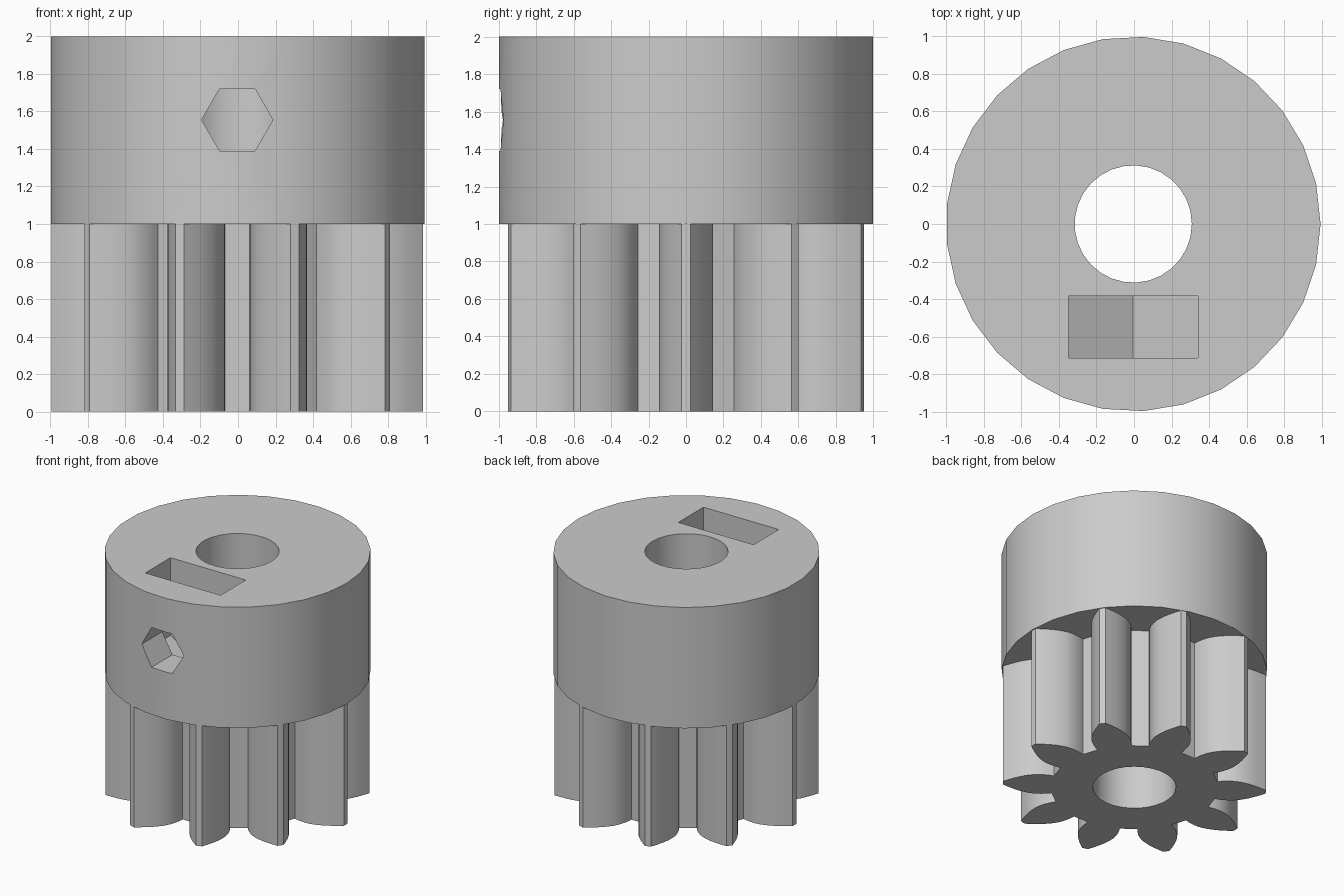
import bpy, bmesh
from math import radians, pi
from mathutils import Matrix, Vector

if "Cube" in bpy.data.objects:
    bpy.data.objects.remove(bpy.data.objects["Cube"], do_unlink=True)

CX = -0.004        # shaft axis
TEETH = 10
SCREW_Z = 1.555

grey = bpy.data.materials.new("grey_plastic")
grey.use_nodes = True
grey.diffuse_color = (0.6, 0.6, 0.6, 1)
grey.node_tree.nodes["Principled BSDF"].inputs["Base Color"].default_value = (0.6, 0.6, 0.6, 1)


def prism(name, outline, height, matrix):
    """Extrude a flat outline along its local z and place it."""
    bm = bmesh.new()
    face = bm.faces.new([bm.verts.new((p[0], p[1], 0)) for p in outline])
    top = bmesh.ops.extrude_face_region(bm, geom=[face])["geom"]
    moved = [v for v in top if isinstance(v, bmesh.types.BMVert)]
    bmesh.ops.translate(bm, verts=moved, vec=(0, 0, height))
    bmesh.ops.recalc_face_normals(bm, faces=bm.faces)
    bm.transform(matrix)
    mesh = bpy.data.meshes.new(name)
    bm.to_mesh(mesh)
    bm.free()
    mesh.materials.append(grey)
    obj = bpy.data.objects.new(name, mesh)
    bpy.context.collection.objects.link(obj)
    return obj


def polygon(sides, radius, start=0.0):
    return [Matrix.Rotation(start + 2 * pi * i / sides, 2) @ Vector((radius, 0))
            for i in range(sides)]


def combine(target, tool, operation):
    """Apply a boolean and discard the tool."""
    mod = target.modifiers.new(operation, 'BOOLEAN')
    mod.operation, mod.object, mod.solver = operation, tool, 'EXACT'
    bpy.context.view_layer.objects.active = target
    bpy.ops.object.modifier_apply(modifier=mod.name)
    bpy.data.objects.remove(tool, do_unlink=True)


def upright(z):
    return Matrix.Translation((CX, 0, z))


# One tooth flank: distance from axis, half width
flank = [(0.615, 0.130), (0.65, 0.139), (0.69, 0.144), (0.73, 0.145), (0.77, 0.140),
         (0.81, 0.129), (0.86, 0.108), (0.90, 0.086), (0.95, 0.053), (0.99, 0.024)]
tooth = [(r, -w) for r, w in flank] + [(r, w) for r, w in reversed(flank)]
gear_outline = [Matrix.Rotation(2 * pi * i / TEETH, 2) @ Vector(p)
                for i in range(TEETH) for p in tooth]

# Collar on top of the toothed gear
pinion = prism("pinion_gear", polygon(29, 0.9985), 1.0, upright(1.0))
gear = prism("gear_teeth", gear_outline, 1.1, upright(0.0))
combine(pinion, gear, 'UNION')

# Shaft bore
bore = prism("shaft_bore", polygon(29, 0.3125), 2.4, upright(-0.2))
combine(pinion, bore, 'DIFFERENCE')

# Set screw hole from the front into the bore
along_y = Matrix.Rotation(radians(90), 4, 'X')
screw = prism("screw_hole", polygon(6, 0.19), 1.2,
              Matrix.Translation((CX, 0, SCREW_Z)) @ along_y)
combine(pinion, screw, 'DIFFERENCE')

# Nut pocket: hexagon with its point down, open at the top
half, point = 0.345, 0.398
pocket = [(-half, 0.6), (-half, -point / 2), (0, -point), (half, -point / 2), (half, 0.6)]
nut = prism("nut_pocket", pocket, 0.33,
            Matrix.Translation((CX, -0.385, SCREW_Z)) @ along_y)
combine(pinion, nut, 'DIFFERENCE')

# Smooth the curved walls, keep the edges crisp
bpy.ops.object.select_all(action='DESELECT')
pinion.select_set(True)
bpy.context.view_layer.objects.active = pinion
bpy.ops.object.shade_smooth_by_angle(angle=radians(30))
